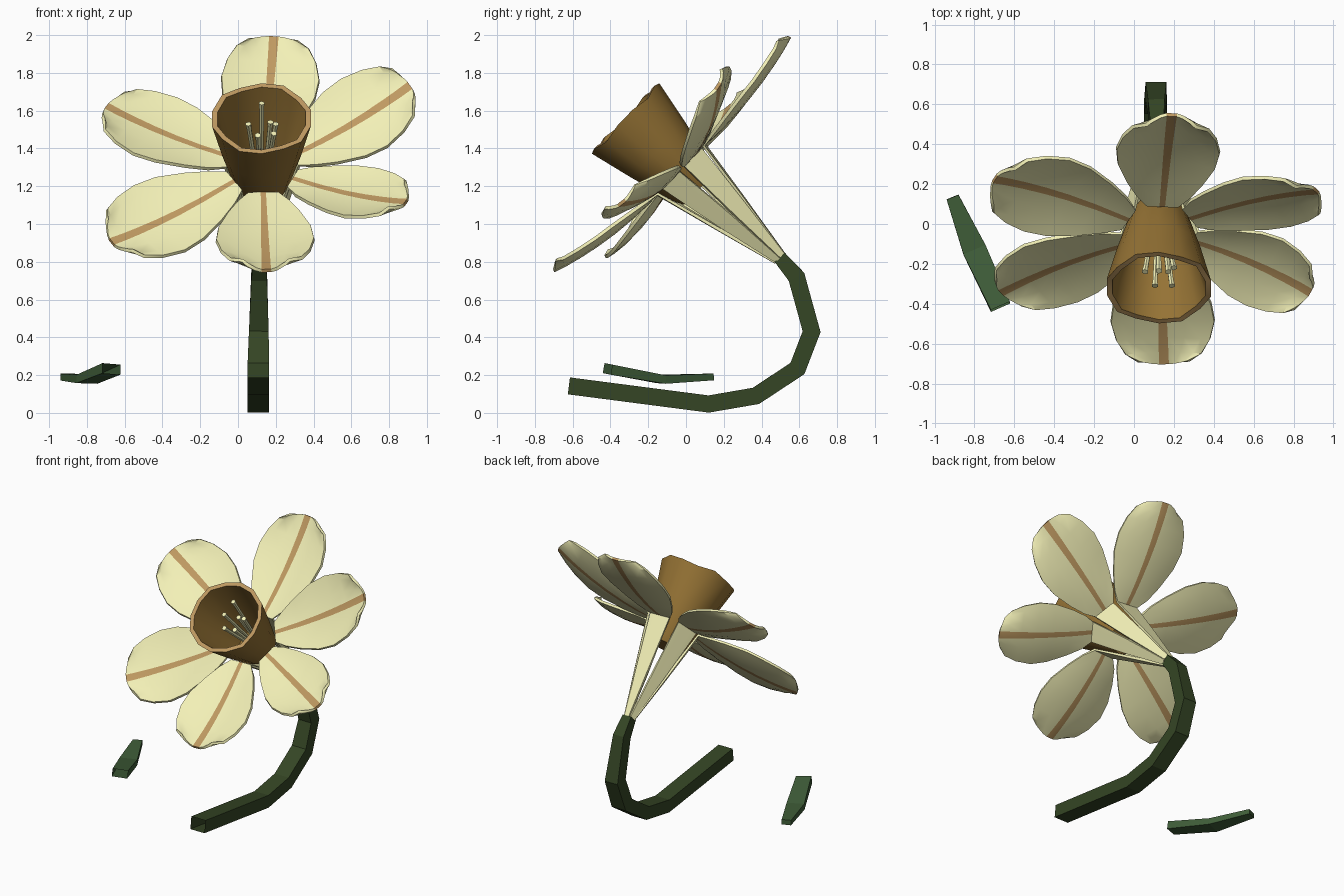
import bpy, math
from mathutils import Vector as V

if "Cube" in bpy.data.objects:
    bpy.data.objects.remove(bpy.data.objects["Cube"])

AXIS = V((0, -0.72, 0.69)).normalized()      # direction the flower looks
X = V((1, 0, 0))
UP = AXIS.cross(X).normalized()
if UP.z < 0:
    UP = -UP
HUB = V((0.13, -0.03, 1.29))                 # centre of the ring where petals open
NECK = V((0.115, 0.495, 0.82))               # top of the stem


def mat(name, rgb):
    m = bpy.data.materials.new(name)
    m.diffuse_color = (*rgb, 1)
    m.use_nodes = True
    m.node_tree.nodes["Principled BSDF"].inputs["Base Color"].default_value = m.diffuse_color
    return m


CREAM = mat("cream", (0.89, 0.87, 0.47))
STRIPE = mat("tan", (0.52, 0.32, 0.12))
CUP = mat("ochre", (0.30, 0.17, 0.035))
STEM = mat("dark_green", (0.035, 0.06, 0.018))
LEAF = mat("leaf_green", (0.05, 0.11, 0.04))


def grid(name, rows, mats, closed=False, pick=None, thick=0, caps=(), angle=None):
    """Skin rows of points; pick(i, j) chooses the material slot."""
    n = len(rows[0])
    verts = [p for r in rows for p in r]
    faces, idx = [], []
    for i in range(len(rows) - 1):
        for j in range(n if closed else n - 1):
            k = (j + 1) % n
            faces.append((i * n + j, i * n + k, (i + 1) * n + k, (i + 1) * n + j))
            idx.append(pick(i, j) if pick else 0)
    for c in caps:
        i = c % len(rows)
        ring = [i * n + j for j in range(n)]
        faces.append(ring if c else ring[::-1])
        idx.append(0)
    me = bpy.data.meshes.new(name)
    me.from_pydata(verts, [], faces)
    for m in mats:
        me.materials.append(m)
    me.polygons.foreach_set("material_index", idx)
    ob = bpy.data.objects.new(name, me)
    bpy.context.collection.objects.link(ob)
    bpy.ops.object.select_all(action='DESELECT')
    ob.select_set(True)
    bpy.context.view_layer.objects.active = ob
    bpy.ops.object.mode_set(mode='EDIT')
    bpy.ops.mesh.select_all(action='SELECT')
    bpy.ops.mesh.normals_make_consistent(inside=False)
    bpy.ops.object.mode_set(mode='OBJECT')
    if thick:
        s = ob.modifiers.new("thickness", 'SOLIDIFY')
        s.thickness, s.offset = thick, 0
        bpy.ops.object.modifier_apply(modifier=s.name)
    if angle:
        bpy.ops.object.shade_smooth_by_angle(angle=math.radians(angle))
    return ob


# Petals: narrow claw from the neck, then a cupped blade with a central stripe
BLADE = [(0, .08), (.1, .135), (.25, .19), (.45, .245), (.62, .26), (.78, .235), (.9, .19), (1, .125)]


def petal(name, tip, twist, scale):
    rel = V(tip) - HUB
    u, v = rel.dot(X), rel.dot(UP)
    th = math.atan2(v, u)
    rad = X * math.cos(th) + UP * math.sin(th)
    tan = UP * math.cos(th) - X * math.sin(th)
    side = 1 if u > 0 else -1
    tw = math.radians(twist)
    wide = tan * math.cos(tw) + AXIS * (side * math.sin(tw))
    bend = HUB + rad * 0.18
    rows = []

    def row(c, hw, across, cup, strip, back=0):
        strip = min(strip, hw * 0.35)
        r = []
        for w in (-hw, -hw * .8, -hw * .45, -strip, strip, hw * .45, hw * .8, hw):
            q = (w / hw) ** 2
            r.append(c + across * w + AXIS * (cup * q) - rad * (back * q))
        rows.append(r)

    row(NECK + rad * 0.03, 0.018, tan, 0, .01)
    row((NECK + rad * 0.03).lerp(bend, 0.5), 0.05, tan, 0, .012)
    for s, hw in BLADE:
        c = bend.lerp(V(tip), s) - AXIS * (0.12 * s * (1 - s))
        row(c, hw * scale, tan.lerp(wide, min(1, s * 3)).normalized(),
            0.035 * math.sin(math.pi * min(s, .6)), 0.014 + 0.012 * s,
            0.05 if s == 1 else 0.015 * s)
    grid(name, rows, [CREAM, STRIPE], pick=lambda i, j: int(i > 1 and j == 3),
         thick=0.018, angle=35)


petal("petal_top", (0.19, 0.55, 1.99), 0, 1.0)
petal("petal_upper_right", (0.915, 0.17, 1.73), 9, 0.95)
petal("petal_lower_right", (0.89, -0.34, 1.11), -8, 0.87)
petal("petal_bottom", (0.15, -0.70, 0.75), 0, 1.0)
petal("petal_lower_left", (-0.67, -0.34, 0.90), 4, 1.0)
petal("petal_upper_left", (-0.70, 0.23, 1.62), -6, 1.0)

# Trumpet: outer wall, rim, inner wall and floor
BASE = V((0.125, 0.07, 1.185))


def ring(t, r, wave=0, n=14):
    out = []
    for k in range(n):
        a = 2 * math.pi * (k + .5) / n
        tt = t + wave * math.cos(5 * a)
        out.append(BASE + AXIS * tt + X * (r * 1.04 * math.cos(a)) + UP * (r * math.sin(a)))
    return out


cup = [ring(0, .05), ring(0, .115), ring(.05, .14), ring(.3, .205), ring(.54, .258, .012),
       ring(.54, .23, .012), ring(.3, .18), ring(.06, .115), ring(.05, .03)]
grid("trumpet", cup, [CUP, STRIPE], closed=True, pick=lambda i, j: int(i == 4),
     caps=(0, -1), angle=40)


# Tubes with a small polygon section
def tube(name, pts, sizes, mats, sides, side_dir=X, caps=(), pick=None, angle=None):
    pts = [V(p) for p in pts]
    rows = []
    for i, p in enumerate(pts):
        a = (p - pts[i - 1]).normalized() if i else (pts[1] - p).normalized()
        b = (pts[i + 1] - p).normalized() if i < len(pts) - 1 else a
        d = (a + b).normalized()
        w = (side_dir - d * side_dir.dot(d)).normalized()
        h = d.cross(w)
        miter = 1 / max(.5, d.dot(b))
        f = 1 / math.cos(math.pi / sides) if sides == 4 else 1
        rows.append([p + w * (sizes[i][0] * f * math.cos(2 * math.pi * (k + .5) / sides))
                     + h * (sizes[i][1] * f * miter * math.sin(2 * math.pi * (k + .5) / sides))
                     for k in range(sides)])
    return grid(name, rows, mats, closed=True, caps=caps, pick=pick, angle=angle)


# Stamens and the longer central pistil
TIPS = [(.055, -.24, 1.53), (.105, -.31, 1.47), (.19, -.31, 1.48), (.172, -.24, 1.54), (.20, -.22, 1.53)]
for k, t in enumerate(TIPS + [(.125, -.235, 1.64)]):
    t = V(t)
    r = .017
    foot = BASE + AXIS * .05
    foot = foot + (t - foot - AXIS * (t - foot).dot(AXIS)) * .3
    tube("pistil" if k == 5 else f"stamen_{k + 1}", [foot, foot.lerp(t, .92), t],
         [(r * .7, r * .7), (r * .8, r * .8), (r, r)], [CREAM, STRIPE], 6,
         caps=(-1,), pick=lambda i, j: 0, angle=40)

# Curved square stem, open at the cut end
tube("stem", [(.108, -.62, .143), (.108, .12, .047), (.108, .37, .09), (.108, .59, .235),
              (.11, .665, .43), (.112, .585, .72), (.115, .495, .825)],
     [(.057, .045)] * 4 + [(.052, .045), (.042, .045), (.034, .036)], [STEM], 4, caps=(-1,))

# Loose leaf piece
tube("leaf", [(-.67, -.415, .233), (-.80, -.13, .178), (-.91, .135, .19)],
     [(.052, .027), (.06, .022), (.032, .018)], [LEAF], 4, caps=(-1,))
